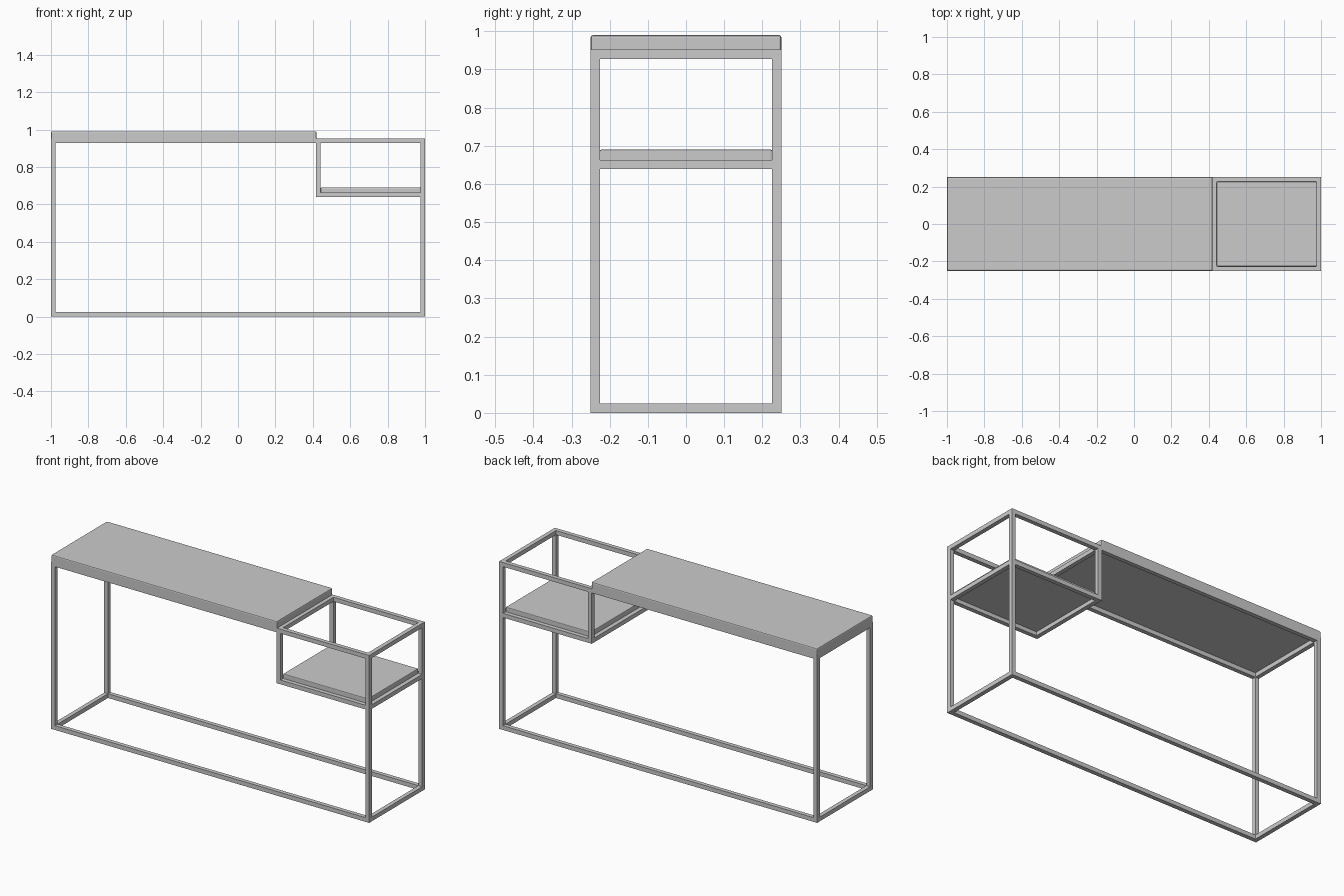
import bpy, bmesh

if "Cube" in bpy.data.objects:
    bpy.data.objects.remove(bpy.data.objects["Cube"])

T = 0.024            # tube thickness
W = 0.25             # half depth
H = 0.952            # frame height
XI = 0.418           # left side of the shelf box
ZS = 0.639           # underside of the shelf box


def box(name, lo, hi, bevel=0.0):
    bm = bmesh.new()
    bmesh.ops.create_cube(bm, size=1)
    for v in bm.verts:
        v.co = [(a + b) / 2 + c * (b - a) for a, b, c in zip(lo, hi, v.co)]
    if bevel:
        # soften every edge except those around the underside
        edges = [e for e in bm.edges if max(v.co.z for v in e.verts) > lo[2] + 1e-5]
        bmesh.ops.bevel(bm, geom=edges, offset=bevel, segments=2,
                        profile=0.5, affect='EDGES')
    me = bpy.data.meshes.new(name)
    bm.to_mesh(me)
    bm.free()
    ob = bpy.data.objects.new(name, me)
    bpy.context.collection.objects.link(ob)
    return ob


# Front and back halves of the tube frame
for side, y0 in (("front", -W), ("back", W - T)):
    y1 = y0 + T
    for end, x in (("left", -1), ("right", 1 - T)):
        box(f"{side}_{end}_post", (x, y0, 0), (x + T, y1, H))
    box(f"{side}_bottom_rail", (-1 + T, y0, 0), (1 - T, y1, T))
    box(f"{side}_top_rail", (-1 + T, y0, H - T), (1 - T, y1, H))
    box(f"{side}_shelf_post", (XI, y0, ZS), (XI + T, y1, H - T))
    box(f"{side}_shelf_rail", (XI + T, y0, ZS), (1 - T, y1, ZS + T))

# Cross rails joining front to back
for name, x, z in (("bottom_left", -1, 0), ("bottom_right", 1 - T, 0),
                   ("top_left", -1, H - T), ("top_right", 1 - T, H - T),
                   ("top_middle", XI, H - T),
                   ("shelf_left", XI, ZS), ("shelf_right", 1 - T, ZS)):
    box(f"{name}_cross_rail", (x, -W + T, z), (x + T, W - T, z + T))

# Table top and lower shelf boards
box("table_top", (-1, -W, H), (0.42, W, 0.99), 0.006)
box("lower_shelf", (XI + T, -W + T, ZS + T - 0.002), (1 - T, W - T, 0.69), 0.004)
